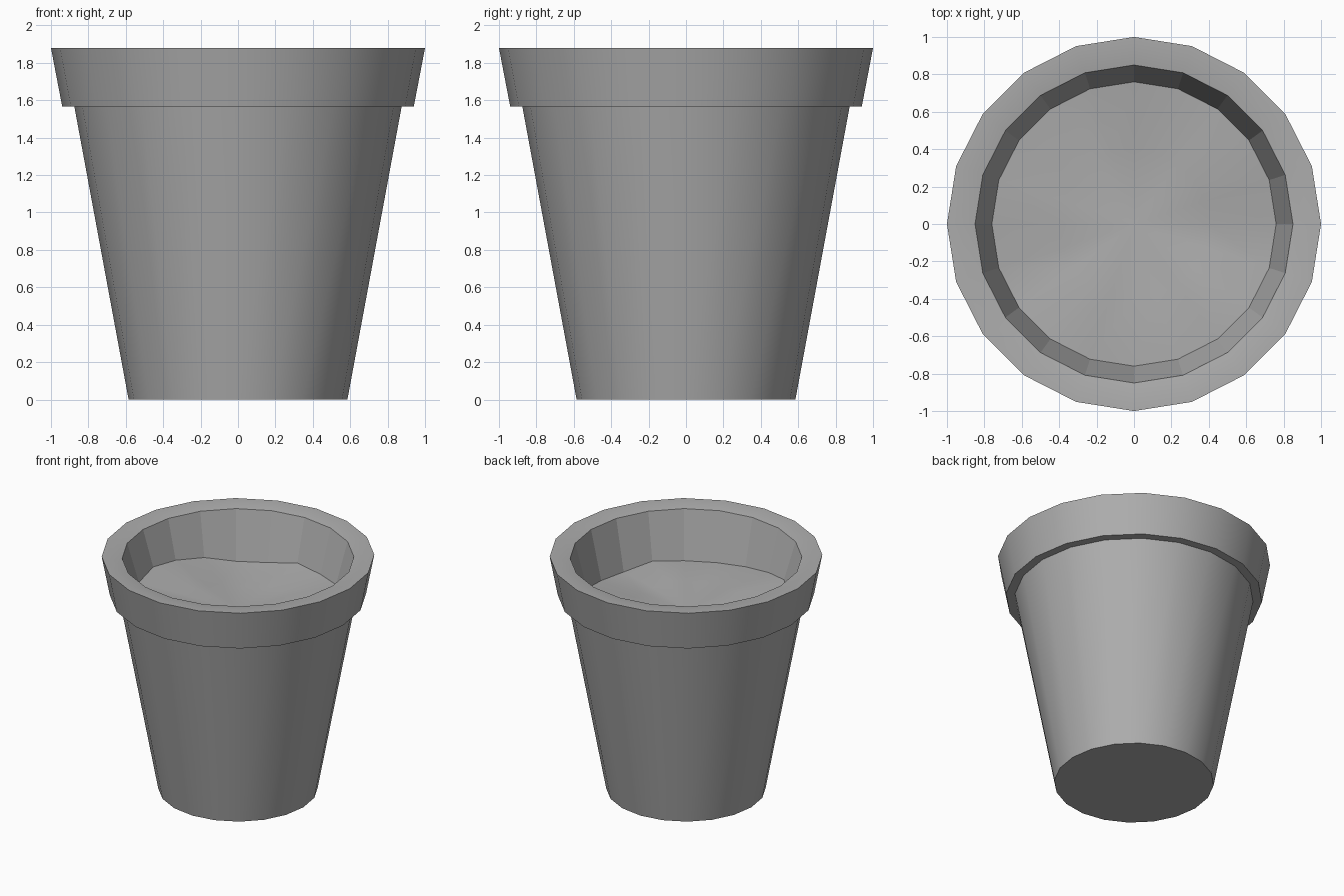
import bpy, bmesh, math

SIDES = 20

cube = bpy.data.objects.get("Cube")
if cube:
    bpy.data.objects.remove(cube, do_unlink=True)


def make_material(name, value):
    mat = bpy.data.materials.new(name)
    mat.use_nodes = True
    colour = (value, value, value, 1)
    mat.diffuse_color = colour
    mat.node_tree.nodes["Principled BSDF"].inputs["Base Color"].default_value = colour
    return mat


grey = make_material("plain grey", 0.42)


def add_ring(bm, radius, heights):
    """Ring of vertices, with one height for each corner."""
    ring = []
    for i, z in enumerate(heights):
        a = math.tau * i / SIDES
        ring.append(bm.verts.new((radius * math.cos(a), radius * math.sin(a), z)))
    return ring


def bridge(bm, lower, upper, smooth):
    for i in range(SIDES):
        j = (i + 1) % SIDES
        face = bm.faces.new((lower[i], lower[j], upper[j], upper[i]))
        face.smooth = smooth


def finish(bm, name):
    bm.normal_update()
    for edge in bm.edges:
        if len(edge.link_faces) == 2 and edge.calc_face_angle() > math.radians(30):
            edge.smooth = False
    mesh = bpy.data.meshes.new(name)
    bm.to_mesh(mesh)
    bm.free()
    mesh.materials.append(grey)
    obj = bpy.data.objects.new(name, mesh)
    bpy.context.collection.objects.link(obj)


# Uneven soil heights: along the wall, at the centre and halfway between
soil_edge = [1.475, 1.51, 1.53, 1.53, 1.515, 1.53, 1.485, 1.48, 1.53, 1.56,
             1.585, 1.56, 1.56, 1.57, 1.53, 1.50, 1.485, 1.485, 1.50, 1.465]
soil_centre = 1.44
soil_middle = [soil_centre + 0.6 * (z - soil_centre) + 0.02 * math.cos(math.tau * i / SIDES + 0.9)
               for i, z in enumerate(soil_edge)]

# Pot: outer wall, ledge, rim band, softly dished rim top and faceted inner wall
bm = bmesh.new()
profile = [(0.585, 0), (0.875, 1.567), (0.94, 1.567), (1.0, 1.88), (0.93, 1.878), (0.85, 1.865)]
rings = [add_ring(bm, r, [z] * SIDES) for r, z in profile]
rings.append(add_ring(bm, 0.76, soil_edge))
for k in range(len(rings) - 1):
    bridge(bm, rings[k], rings[k + 1], smooth=k in (0, 2, 3, 4))
bm.faces.new(list(reversed(rings[0])))
finish(bm, "flower_pot")

# Soil: uneven surface dipping towards the middle
bm = bmesh.new()
edge_ring = add_ring(bm, 0.76, soil_edge)
middle_ring = add_ring(bm, 0.4, soil_middle)
centre = bm.verts.new((0, 0, soil_centre))
bridge(bm, edge_ring, middle_ring, smooth=True)
for i in range(SIDES):
    face = bm.faces.new((middle_ring[i], middle_ring[(i + 1) % SIDES], centre))
    face.smooth = True
finish(bm, "soil")
